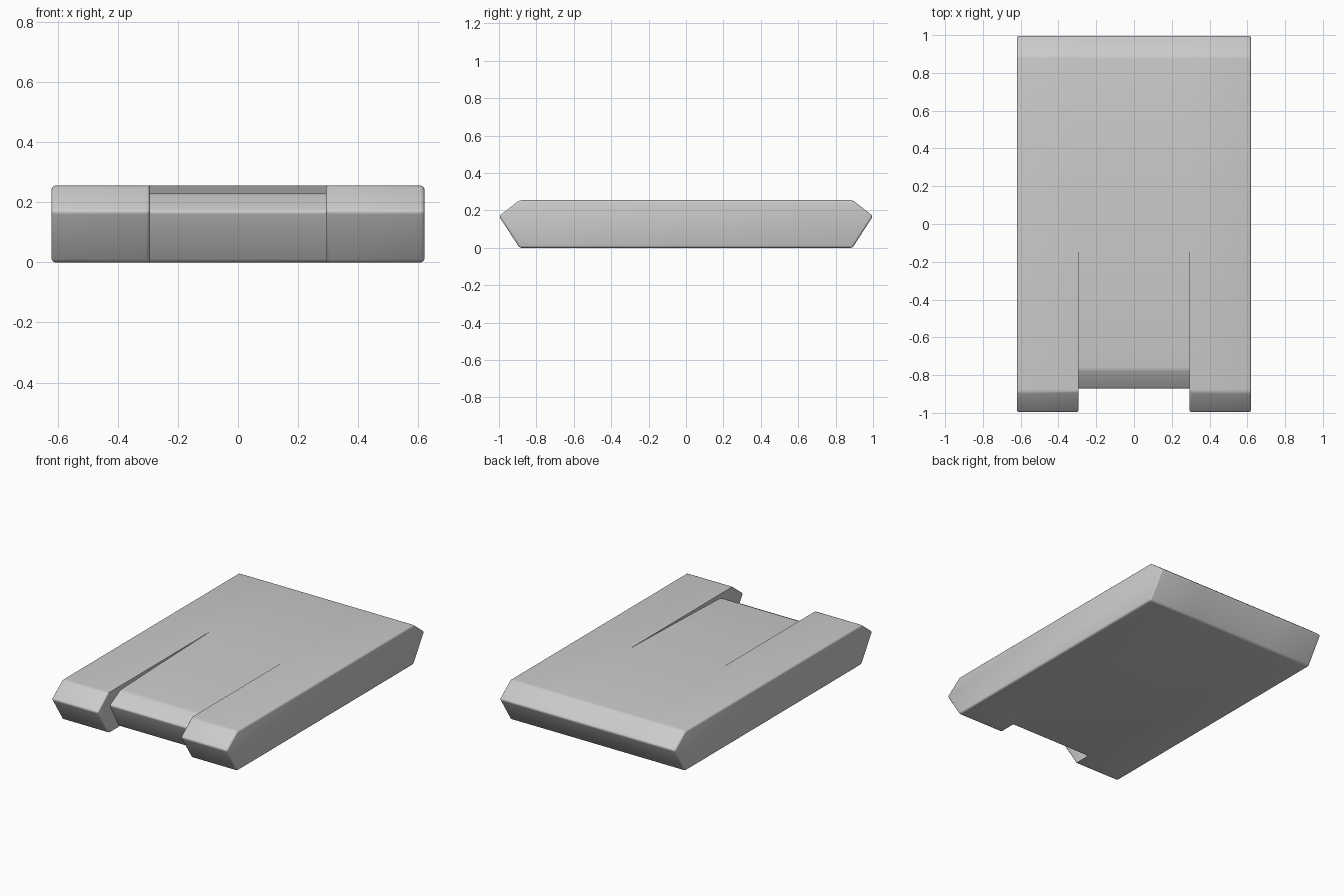
import bpy
import bmesh

cube = bpy.data.objects.get("Cube")
if cube:
    bpy.data.objects.remove(cube, do_unlink=True)

grey = bpy.data.materials.new("plain grey")
grey.use_nodes = True
colour = (0.6, 0.6, 0.6, 1)
grey.diffuse_color = colour
grey.node_tree.nodes["Principled BSDF"].inputs["Base Color"].default_value = colour

HALF, INNER, BEVEL = 0.62, 0.293, 0.012

# Side profiles as (y, z), from the foot of the nose over the top to the foot of the back
shared = [(0.15, 0.255), (0.89, 0.255), (1, 0.17), (0.89, 0)]
rail_nose = [(-0.89, 0), (-1, 0.17), (-0.89, 0.255)]
panel_nose = [(-0.78, 0), (-0.875, 0.17), (-0.77, 0.228), (-0.3, 0.243)]
rail = rail_nose + shared + [panel_nose[0]]
panel = panel_nose + shared
wall = rail_nose + [shared[0]] + panel_nose[::-1]

bm = bmesh.new()
cache = {}


def vert(x, point):
    key = (x, *point)
    if key not in cache:
        cache[key] = bm.verts.new(key)
    return cache[key]


def strip(profile, x0, x1):
    """Skin a closed profile between two x positions."""
    for a, b in zip(profile, profile[1:] + profile[:1]):
        bm.faces.new([vert(x0, a), vert(x1, a), vert(x1, b), vert(x0, b)])


# Two side rails with their outer ends and notch walls
for side in (-1, 1):
    strip(rail, side * INNER, side * HALF)
    bm.faces.new([vert(side * HALF, p) for p in rail])
    bm.faces.new([vert(side * INNER, p) for p in wall])

# Sunken middle panel, sloping down to the notch
strip(panel, -INNER, INNER)
bmesh.ops.recalc_face_normals(bm, faces=bm.faces)

# Soften the hard edges, leaving the tapering walls crisp
weight = bm.edges.layers.float.new("bevel_weight_edge")
nose = {cache[(s * INNER, *p)] for s in (-1, 1) for p in rail_nose}
for edge in bm.edges:
    on_wall = all(abs(abs(v.co.x) - INNER) < 0.001 for v in edge.verts)
    across = abs(edge.verts[0].co.x - edge.verts[1].co.x) > 0.01
    front = all(v in nose for v in edge.verts)
    if edge.calc_face_angle(0) > 0.4 and (across or front or not on_wall):
        edge[weight] = 1

mesh = bpy.data.meshes.new("notched_slab")
bm.to_mesh(mesh)
bm.free()
mesh.materials.append(grey)
slab = bpy.data.objects.new("notched_slab", mesh)
bpy.context.collection.objects.link(slab)

bevel = slab.modifiers.new("soft edges", "BEVEL")
bevel.limit_method = "WEIGHT"
bevel.width = BEVEL
bevel.segments = 3

bpy.ops.object.select_all(action="DESELECT")
slab.select_set(True)
bpy.context.view_layer.objects.active = slab
bpy.ops.object.modifier_apply(modifier=bevel.name)
bpy.ops.object.shade_smooth_by_angle(angle=0.7)
